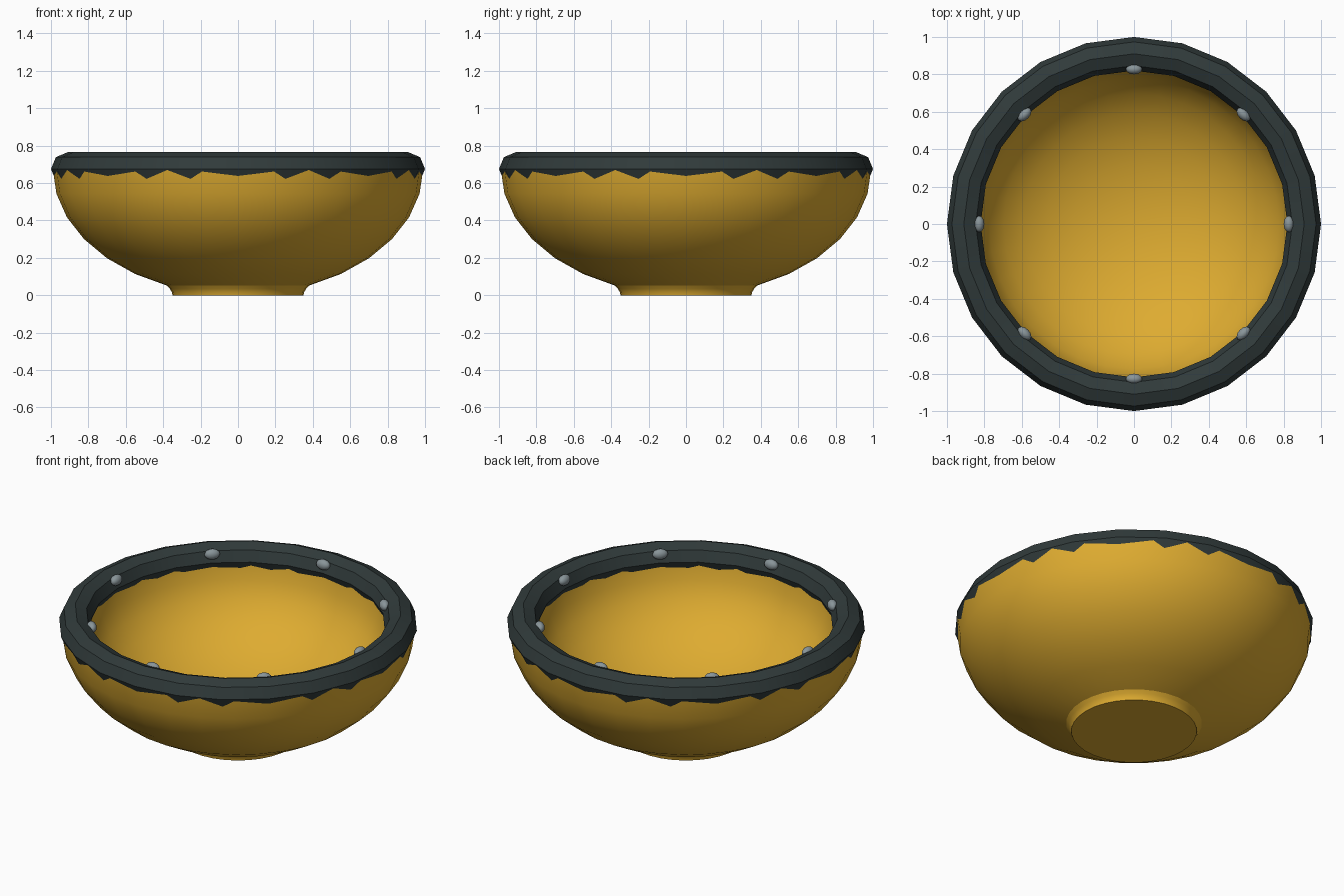
import bpy, bmesh, math

if "Cube" in bpy.data.objects:
    bpy.data.objects.remove(bpy.data.objects["Cube"])

def material(name, rgb):
    m = bpy.data.materials.new(name)
    m.diffuse_color = (*rgb, 1)
    m.use_nodes = True
    m.node_tree.nodes["Principled BSDF"].inputs["Base Color"].default_value = m.diffuse_color
    return m

GOLD = material("golden glaze", (0.73, 0.41, 0.03))
DARK = material("dark slate", (0.030, 0.043, 0.043))
GREY = material("steel grey", (0.25, 0.30, 0.32))

def finish(bm, name, mat, angle):
    bmesh.ops.remove_doubles(bm, verts=bm.verts, dist=1e-5)
    bmesh.ops.recalc_face_normals(bm, faces=bm.faces)
    mesh = bpy.data.meshes.new(name)
    bm.to_mesh(mesh)
    bm.free()
    mesh.materials.append(mat)
    ob = bpy.data.objects.new(name, mesh)
    bpy.context.collection.objects.link(ob)
    bpy.ops.object.select_all(action='DESELECT')
    ob.select_set(True)
    bpy.context.view_layer.objects.active = ob
    bpy.ops.object.shade_smooth_by_angle(angle=math.radians(angle))
    return ob

def lathe(name, profile, steps, mat, angle=35):
    """Spin a list of (radius, height) points around z."""
    bm = bmesh.new()
    vs = [bm.verts.new((r, 0, z)) for r, z in profile]
    es = [bm.edges.new(p) for p in zip(vs, vs[1:])]
    bmesh.ops.spin(bm, geom=vs + es, cent=(0, 0, 0), axis=(0, 0, 1),
                   angle=math.tau, steps=steps)
    bmesh.ops.remove_doubles(bm, verts=bm.verts, dist=1e-5)
    return finish(bm, name, mat, angle)

RIM_Z = 0.675
STEP = math.pi / 16

def arc(a, b, first):
    """Lower half of an ellipse, from near the bottom up to rim height."""
    return [(a * math.sin(i * STEP), RIM_Z - b * math.cos(i * STEP))
            for i in range(first, 9)]

# Bowl shell: outer wall up, over the hidden lip, inner wall down
outer = arc(0.99, 0.675, 2)
inner = arc(0.838, 0.55, 0)
lathe("bowl", outer + inner[::-1], 32, GOLD)

# Flared foot with a flat base
lathe("foot", [(0, 0), (0.35, 0), (0.354, 0.018), (0.365, 0.035), outer[0]], 32, GOLD)

# Chunky eight-sided rim ring
ring = [(0.91 + 0.09 * math.cos(i * math.pi / 4),
         RIM_Z + 0.09 * math.sin(i * math.pi / 4)) for i in range(9)]
lathe("rim", ring, 24, DARK, 30)

# Eight flattened studs around the inside of the rim
for i in range(8):
    a = i * math.pi / 4
    bm = bmesh.new()
    bmesh.ops.create_uvsphere(bm, u_segments=12, v_segments=8, radius=1)
    stud = finish(bm, f"stud_{i + 1}", GREY, 40)
    stud.scale = (0.028, 0.044, 0.031)
    stud.rotation_euler = (0, 0, a)
    stud.location = (0.828 * math.cos(a), 0.828 * math.sin(a), 0.725)
